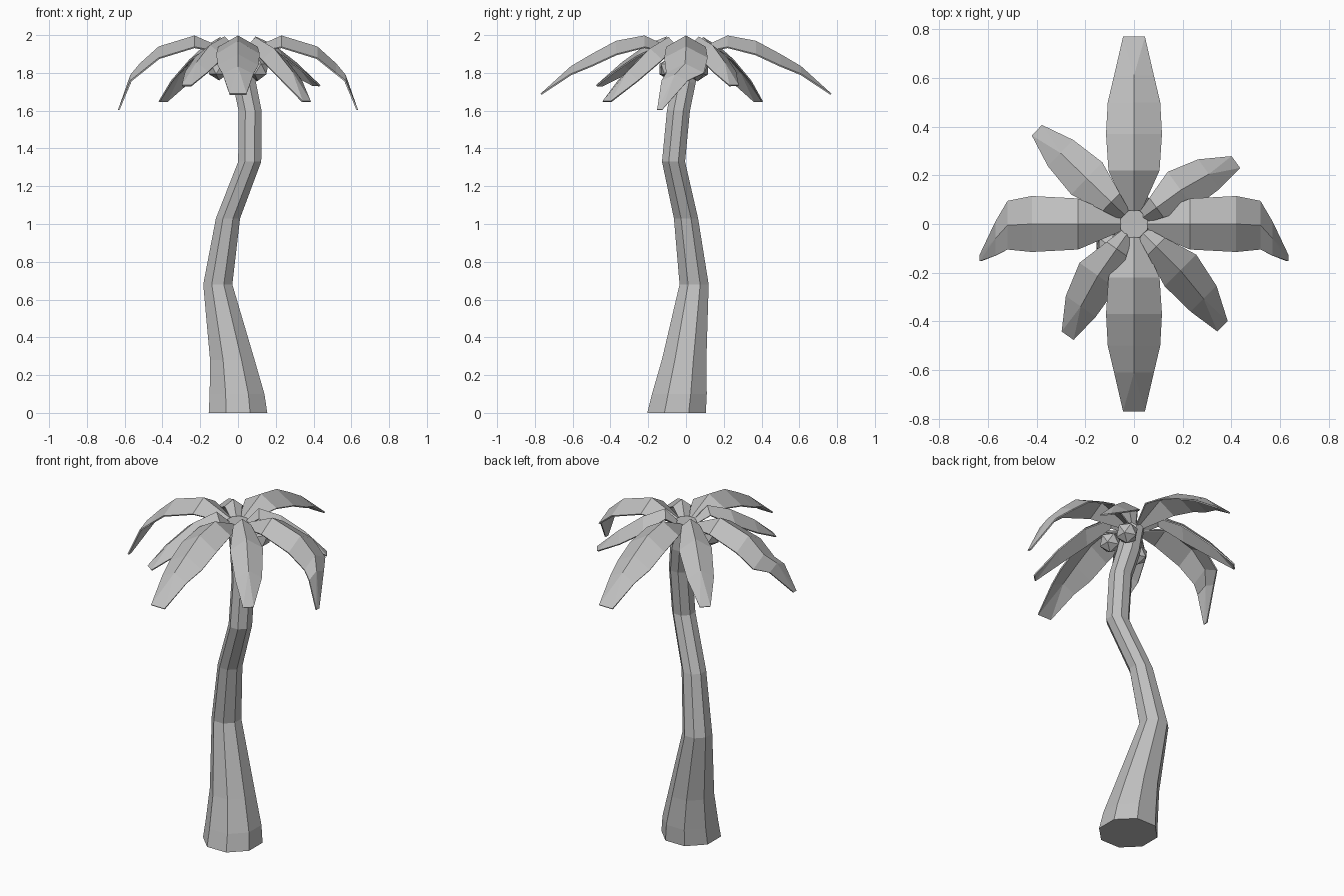
import bpy
import bmesh
from math import sin, cos, pi, radians
from mathutils import Vector

cube = bpy.data.objects.get("Cube")
if cube:
    bpy.data.objects.remove(cube, do_unlink=True)

grey = bpy.data.materials.new("plain grey")
grey.use_nodes = True
colour = (0.52, 0.52, 0.52, 1)
grey.diffuse_color = colour
grey.node_tree.nodes["Principled BSDF"].inputs["Base Color"].default_value = colour


def finish(bm, name):
    mesh = bpy.data.meshes.new(name)
    bm.to_mesh(mesh)
    bm.free()
    mesh.materials.append(grey)
    obj = bpy.data.objects.new(name, mesh)
    bpy.context.collection.objects.link(obj)
    return obj


# Trunk: octagonal rings (x, y, z, radius) joined along a crooked path
def build_trunk(rings, sides=8):
    bm = bmesh.new()
    loops = []
    for x, y, z, r in rings:
        angles = [2 * pi * (i + 0.5) / sides for i in range(sides)]
        r /= cos(pi / sides)
        loops.append([bm.verts.new((x + r * cos(a), y + r * sin(a), z)) for a in angles])
    for low, high in zip(loops, loops[1:]):
        for i in range(sides):
            j = (i + 1) % sides
            bm.faces.new((low[i], low[j], high[j], high[i]))
    bm.faces.new(loops[0][::-1])
    bm.faces.new(loops[-1])
    finish(bm, "trunk")


build_trunk([
    (0, -0.05, 0, 0.155),
    (-0.005, -0.035, 0.1, 0.145),
    (-0.03, -0.01, 0.28, 0.118),
    (-0.107, 0.043, 0.68, 0.077),
    (-0.053, 0, 1.03, 0.064),
    (0.062, -0.066, 1.33, 0.061),
    (0.064, -0.04, 1.6, 0.061),
    (0.033, -0.01, 1.75, 0.062),
    (0, 0, 1.92, 0.055),
])


# Frond: folded leaf, stations (reach, ridge height, half width, edge drop, sideways bend)
def build_frond(name, angle, stations, bend=1, tip_z=None, scale=1):
    a = radians(angle)
    out, side = Vector((cos(a), sin(a), 0)), Vector((-sin(a), cos(a), 0))
    bm = bmesh.new()
    first, last = stations[0], stations[-1]
    rows = []
    for reach, z, width, drop, shift in stations:
        if tip_z:
            z += (tip_z - last[1]) * ((reach - first[0]) / (last[0] - first[0])) ** 2
        mid = out * reach * scale + side * shift * bend + Vector((0, 0, z))
        fall = Vector((0, 0, -drop))
        rows.append([bm.verts.new(p) for p in (mid + side * width + fall, mid, mid - side * width + fall)])
    for (l0, m0, r0), (l1, m1, r1) in zip(rows[:-1], rows[1:-1]):
        bm.faces.new((m0, m1, l1, l0))
        bm.faces.new((r0, r1, m1, m0))
    # Blunt tip: the ridge ends in a flat triangle
    (l0, m0, r0), (l1, m1, r1) = rows[-2:]
    bm.verts.remove(m1)
    for face in ((m0, r1, l1), (m0, l1, l0), (r0, r1, m0)):
        bm.faces.new(face)
    obj = finish(bm, name)
    thick = obj.modifiers.new("thickness", "SOLIDIFY")
    thick.thickness = 0.008
    thick.offset = -1


long_leaf = [
    (0.03, 1.91, 0.02, 0.01, 0),
    (0.22, 1.998, 0.105, 0.06, 0),
    (0.37, 1.97, 0.115, 0.07, 0),
    (0.50, 1.90, 0.108, 0.06, 0),
    (0.61, 1.835, 0.082, 0.04, 0),
    (0.77, 1.69, 0.045, 0, 0),
]
drooping_leaf = [
    (0.03, 1.91, 0.02, 0.01, 0),
    (0.23, 1.998, 0.105, 0.06, 0),
    (0.42, 1.94, 0.115, 0.06, 0),
    (0.52, 1.85, 0.10, 0.05, -0.005),
    (0.57, 1.79, 0.07, 0.03, -0.06),
    (0.635, 1.605, 0.013, 0, -0.14),
]
short_leaf = [
    (0.03, 1.90, 0.02, 0.01, 0),
    (0.13, 1.99, 0.05, 0.04, 0),
    (0.27, 1.93, 0.092, 0.06, 0),
    (0.42, 1.81, 0.075, 0.05, -0.015),
    (0.555, 1.65, 0.03, 0, -0.04),
]

build_frond("back_frond", 90, long_leaf)
build_frond("front_frond", -90, long_leaf)
build_frond("left_frond", 0, drooping_leaf)
build_frond("right_frond", 180, drooping_leaf, bend=-1)
build_frond("back_left_frond", 36, short_leaf, tip_z=1.735, scale=0.88)
build_frond("front_left_frond", -45, short_leaf, tip_z=1.65)
build_frond("front_right_frond", -125, short_leaf, bend=-1, tip_z=1.735, scale=0.96)
build_frond("back_right_frond", 136, short_leaf, bend=0, tip_z=1.65)

# Nuts under the crown
nuts = {
    "back_left_nut": (0.10, 0.06, 1.82, 0.065),
    "front_left_nut": (0.105, -0.08, 1.82, 0.062),
    "front_right_nut": (-0.10, -0.09, 1.82, 0.06),
}
for name, (x, y, z, r) in nuts.items():
    bm = bmesh.new()
    bmesh.ops.create_icosphere(bm, subdivisions=1, radius=r)
    bmesh.ops.translate(bm, verts=bm.verts, vec=(x, y, z))
    finish(bm, name)
